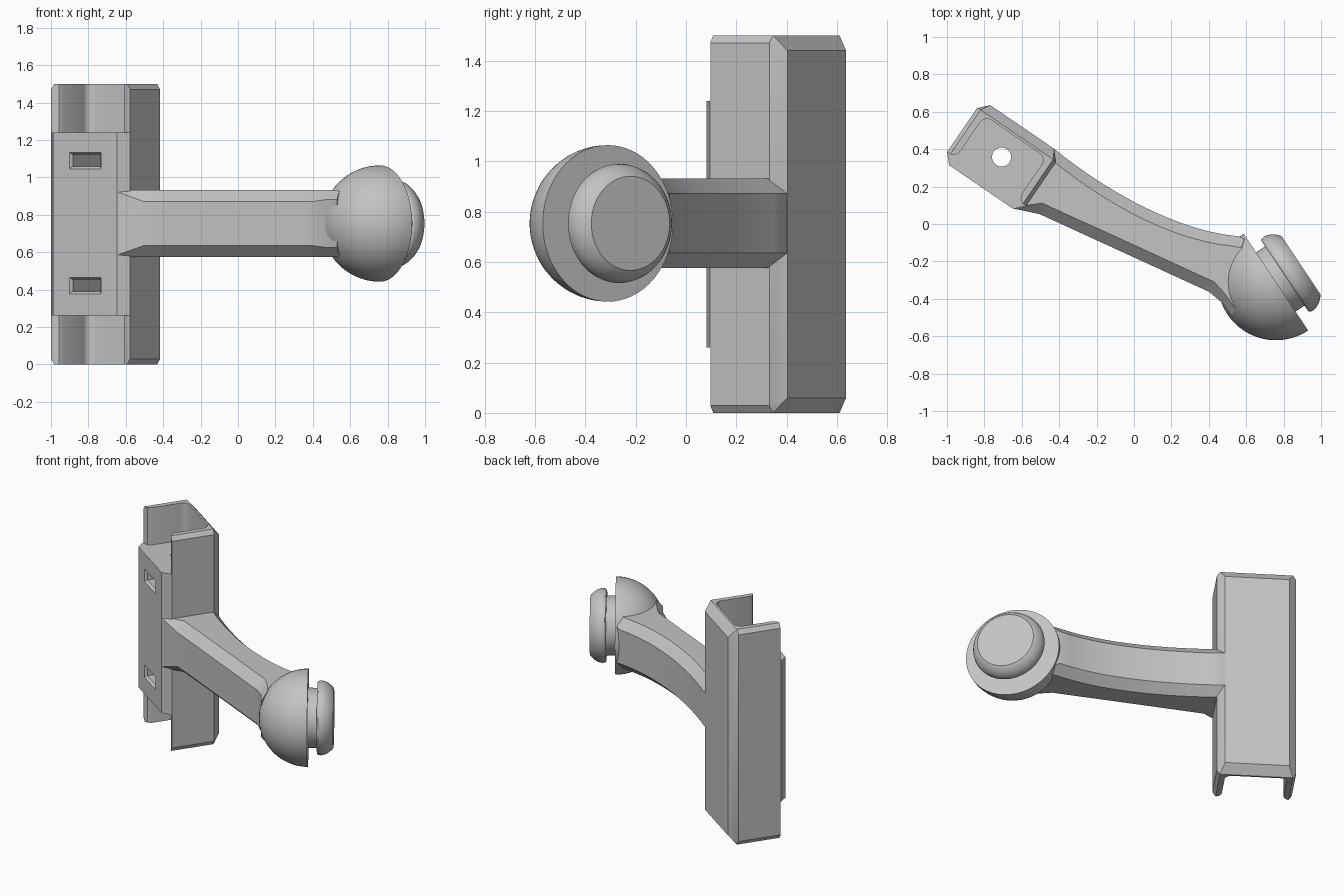
import bpy, bmesh, math
from mathutils import Matrix, Vector
from mathutils.geometry import interpolate_bezier

cube = bpy.data.objects.get("Cube")
if cube:
    bpy.data.objects.remove(cube, do_unlink=True)

grey = bpy.data.materials.new("plain grey")
grey.use_nodes = True
colour = (0.55, 0.55, 0.55, 1)
grey.diffuse_color = colour
grey.node_tree.nodes["Principled BSDF"].inputs["Base Color"].default_value = colour

# Local frames: bracket (x across, y to its back) and ball (x along the stub)
BRACKET = Matrix.Translation((-0.708, 0.358, 0)) @ Matrix.Rotation(math.radians(-34.3), 4, 'Z')
BALL = Matrix.Translation((0.75, -0.316, 0.753)) @ Matrix.Rotation(math.radians(33.7), 4, 'Z')


def finish(bm, name, frame=Matrix()):
    bmesh.ops.recalc_face_normals(bm, faces=bm.faces)
    bm.transform(frame)
    mesh = bpy.data.meshes.new(name)
    bm.to_mesh(mesh)
    bm.free()
    mesh.materials.append(grey)
    obj = bpy.data.objects.new(name, mesh)
    bpy.context.collection.objects.link(obj)
    return obj


def loft(rings):
    """Skin a list of equal-length rings and cap both ends."""
    bm = bmesh.new()
    rows = [[bm.verts.new(p) for p in ring] for ring in rings]
    n = len(rows[0])
    for a, b in zip(rows, rows[1:]):
        for i in range(n):
            j = (i + 1) % n
            bm.faces.new((a[i], a[j], b[j], b[i]))
    bm.faces.new(rows[0][::-1])
    bm.faces.new(rows[-1])
    return bm


def activate(obj):
    bpy.ops.object.select_all(action='DESELECT')
    obj.select_set(True)
    bpy.context.view_layer.objects.active = obj


def smooth(obj):
    activate(obj)
    bpy.ops.object.shade_smooth_by_angle(angle=math.radians(28))


def cut(target, bm, name):
    cutter = finish(bm, name, BRACKET)
    cutter.hide_render = True
    mod = target.modifiers.new(name, 'BOOLEAN')
    mod.operation = 'DIFFERENCE'
    mod.solver = 'EXACT'
    mod.object = cutter
    activate(target)
    bpy.ops.object.modifier_apply(modifier=name)
    bpy.data.objects.remove(cutter, do_unlink=True)


# Bracket: chamfered octagonal block, mirrored in x and top to bottom
HEIGHT = 1.5
bm = bmesh.new()
corners = [(0.256, 0.142, 0.03), (0.207, 0.195, 0.06), (0.235, 0.145, 0),
           (0.256, -0.143, 0.03), (0.235, -0.143, 0), (0.207, -0.194, 0.03)]
for x, y, z in corners:
    for sx in (-1, 1):
        for level in (z, HEIGHT - z):
            bm.verts.new((sx * x, y, level))
bmesh.ops.convex_hull(bm, input=bm.verts)
bmesh.ops.dissolve_limit(bm, angle_limit=0.02, verts=bm.verts, edges=bm.edges)
bracket = finish(bm, "bracket", BRACKET)

# End channels with rounded inner corners, open to the front
half = [(0.4, -0.4), (0.4, -0.142), (0.235, -0.142), (0.212, -0.13), (0.2, -0.105)]
half += [(0.155 + 0.045 * math.cos(a), 0.087 + 0.045 * math.sin(a))
         for a in [math.pi / 2 * i / 6 for i in range(7)]]
outline = half + [(-x, y) for x, y in reversed(half)]
for name, low, high in (("lower_channel", -0.2, 0.26), ("upper_channel", 1.24, 1.7)):
    cut(bracket, loft([[(x, y, z) for x, y in outline] for z in (low, high)]), name)

# Bolt hole straight through
ring = [2 * math.pi * i / 32 for i in range(32)]
cut(bracket, loft([[(0.051 * math.cos(a), 0.051 * math.sin(a), z) for a in ring]
                   for z in (0.1, 1.4)]), "bolt_hole")

# Nut slots with a bevelled mouth
for name, mid in (("lower_slot", 0.421), ("upper_slot", 1.089)):
    rings = []
    for y, w, h in ((-0.21, 0.113, 0.056), (-0.178, 0.09, 0.032), (0.09, 0.09, 0.032)):
        rings.append([(-w, y, mid - h), (w, y, mid - h), (w, y, mid + h), (-w, y, mid + h)])
    cut(bracket, loft(rings), name)
smooth(bracket)

# Arm: chamfered section, straight front and curved back, flaring into both ends
STEPS = 14
back = interpolate_bezier(Vector((-0.425, 0.40)), Vector((-0.14, 0.17)),
                          Vector((0.24, -0.04)), Vector((0.56, -0.066)), STEPS)
start, end = Vector((-0.505, 0.053)), Vector((0.40, -0.362))
stations = [(Vector((-0.642, 0.082)), Vector((-0.56, 0.43)), 0.01)]
stations += [(start.lerp(end, i / (STEPS - 1)), Vector(b[:2]), 0.06) for i, b in enumerate(back)]
stations += [(Vector((0.47, -0.42)), Vector((0.59, -0.08)), 0.05),
             (Vector((0.53, -0.50)), Vector((0.62, -0.14)), 0.05)]
rings = []
for f, b, c in stations:
    w = (b - f).normalized() * c
    h = 0.178
    side = [(f, h - c), (f + w, h), (b - w, h), (b, h - c)]
    rings.append([(p.x, p.y, 0.753 + z) for p, z in side]
                 + [(p.x, p.y, 0.753 - z) for p, z in reversed(side)])
smooth(finish(loft(rings), "arm"))

# Ball end: half ball, neck and rounded button turned about one axis
R = 0.311
profile = [(0.01 - R * math.cos(a), R * math.sin(a))
           for a in [math.pi / 2 * i / 16 for i in range(17)]]
profile += [(0.01, 0.19), (0.068, 0.19), (0.068, 0.226), (0.076, 0.234), (0.09, 0.237),
            (0.11, 0.234), (0.13, 0.226), (0.15, 0.212), (0.165, 0.197), (0.172, 0.187),
            (0.172, 0)]
bm = bmesh.new()
points = [bm.verts.new((d, 0, r)) for d, r in profile]
for a, b in zip(points, points[1:]):
    bm.edges.new((a, b))
bmesh.ops.spin(bm, geom=bm.verts[:] + bm.edges[:], cent=(0, 0, 0), axis=(1, 0, 0),
               angle=2 * math.pi, steps=64)
bmesh.ops.remove_doubles(bm, verts=bm.verts, dist=0.0005)
smooth(finish(bm, "ball_end", BALL))
